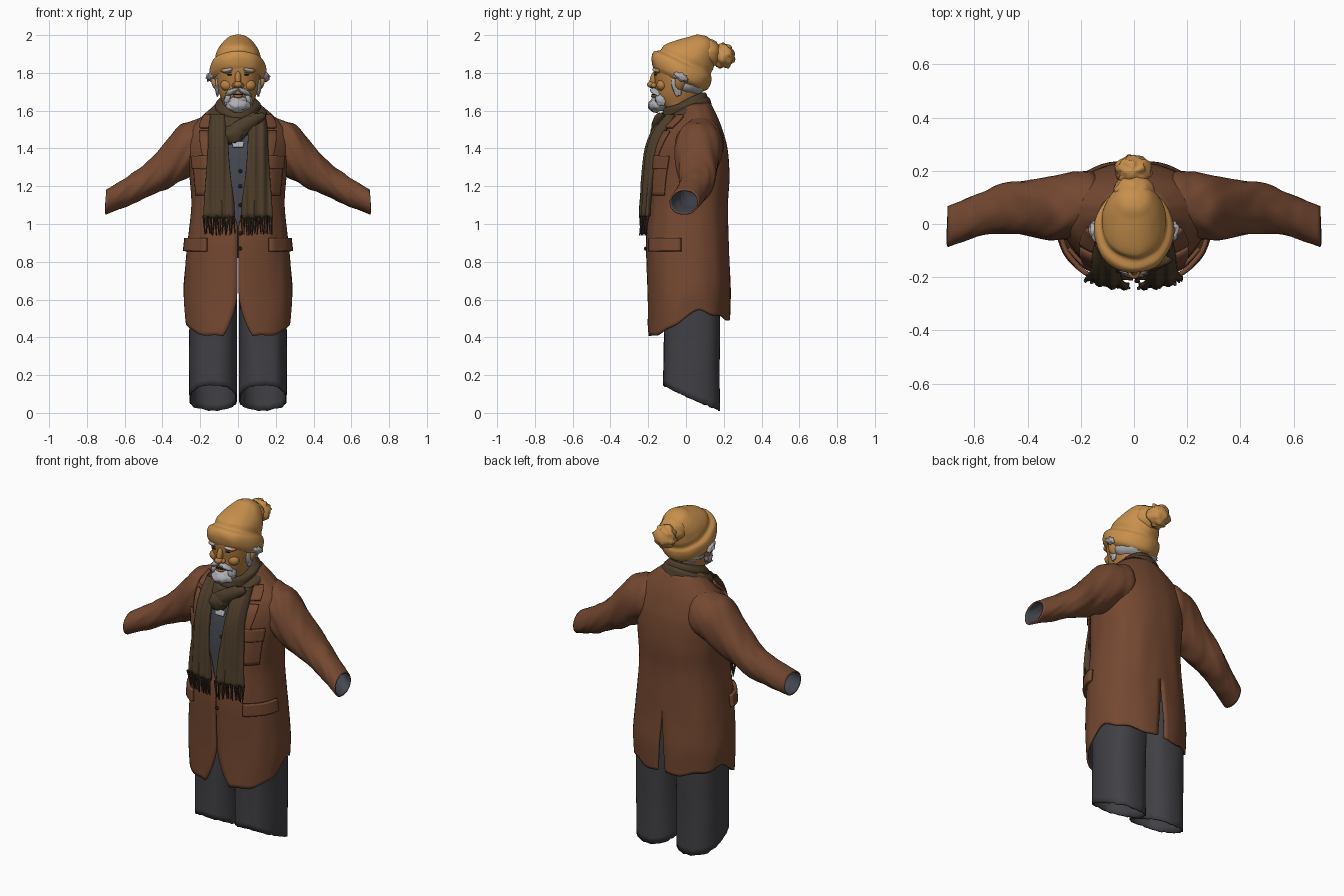
import bpy, bmesh, random
from math import sin, cos, pi, radians, copysign
from mathutils import Vector, noise

random.seed(4)
if "Cube" in bpy.data.objects:
    bpy.data.objects.remove(bpy.data.objects["Cube"])


def material(name, r, g, b):
    m = bpy.data.materials.new(name)
    m.use_nodes = True
    m.diffuse_color = (r, g, b, 1)
    node = next(n for n in m.node_tree.nodes if n.type == 'BSDF_PRINCIPLED')
    node.inputs["Base Color"].default_value = (r, g, b, 1)
    node.inputs["Roughness"].default_value = 0.8
    return m


COAT = material("coat brown", .175, .065, .031)
HAT = material("knit ochre", .58, .28, .075)
SKIN = material("tan skin", .47, .215, .058)
SCARF = material("scarf olive brown", .075, .047, .024)
FRINGE = material("fringe dark brown", .04, .024, .014)
CLOTH = material("trouser charcoal", .052, .052, .06)
SHIRT = material("shirt slate", .058, .064, .08)
HAIR = material("grey hair", .42, .42, .45)
DARK = material("near black", .015, .011, .01)


def finish(ob, angle=45):
    bpy.ops.object.select_all(action='DESELECT')
    bpy.context.view_layer.objects.active = ob
    ob.select_set(True)
    bpy.ops.object.shade_smooth_by_angle(angle=radians(angle))
    return ob


def sheet(name, mats, f, nu, nv, thick=0, offset=-1, mirror=False):
    """Surface f(u, v) on a grid; coincident seams and poles are welded."""
    bm = bmesh.new()
    rows = [[bm.verts.new(f(i / nu, j / nv)) for i in range(nu + 1)] for j in range(nv + 1)]
    for a, b in zip(rows, rows[1:]):
        for i in range(nu):
            bm.faces.new((a[i], a[i + 1], b[i + 1], b[i]))
    bmesh.ops.remove_doubles(bm, verts=bm.verts, dist=1e-4)
    me = bpy.data.meshes.new(name)
    bm.to_mesh(me)
    bm.free()
    ob = bpy.data.objects.new(name, me)
    bpy.context.collection.objects.link(ob)
    for m in mats:
        me.materials.append(m)
    if mirror:
        ob.modifiers.new("mirror", 'MIRROR').merge_threshold = .001
    if thick:
        s = ob.modifiers.new("thickness", 'SOLIDIFY')
        s.thickness, s.offset = thick, offset
        s.material_offset = len(mats) - 1
    return finish(ob)


def sample(rows, t):
    """Smooth interpolation of rows keyed by their first value."""
    i = max([k for k in range(len(rows) - 1) if rows[k][0] <= t], default=0)
    p1, p2 = rows[i], rows[i + 1]
    p0, p3 = rows[max(i - 1, 0)], rows[min(i + 2, len(rows) - 1)]
    h = p2[0] - p1[0]
    s = min(max((t - p1[0]) / h, 0), 1)
    out = []
    for a, b, c, d in list(zip(p0, p1, p2, p3))[1:]:
        m1, m2 = (c - a) / (p2[0] - p0[0]) * h, (d - b) / (p3[0] - p1[0]) * h
        out.append(b + s * m1 + s * s * (3 * (c - b) - 2 * m1 - m2) + s ** 3 * (2 * (b - c) + m1 + m2))
    return out


def soft(a, e):
    """Unit superellipse point."""
    return [copysign(abs(w) ** e, w) for w in (cos(a), sin(a))]


def blob(name, mat, loc, size, rot=(0, 0, 0), rough=0):
    bpy.ops.mesh.primitive_uv_sphere_add(segments=24, ring_count=14, location=loc, rotation=rot)
    ob = bpy.context.object
    ob.name = name
    ob.scale = size
    ob.data.materials.append(mat)
    for v in ob.data.vertices:
        v.co *= 1 + rough * noise.noise(v.co * 2.5)
    return finish(ob, 80)


def pair(name, mat, loc, size, rot=(0, 0, 0), rough=0):
    for s, side in ((1, "left"), (-1, "right")):
        blob(f"{side}_{name}", mat, (s * loc[0], *loc[1:]), size, (rot[0], s * rot[1], s * rot[2]), rough)


# Coat: half shell with open front and back vent, mirrored
BODY = [(.42, .017, .28, .218), (.6, .018, .288, .22), (.8, .01, .275, .22), (.92, .007, .263, .219),
        (1.1, .012, .25, .21), (1.25, .018, .258, .212), (1.4, .025, .268, .195), (1.5, .035, .25, .158),
        (1.56, .05, .2, .12), (1.64, .045, .11, .085)]


def body(a, z, out=0):
    cy, rx, ry = sample(BODY, z)
    c, s = soft(a, .87)
    k = 1 + .025 * noise.noise((3 * c, 3 * s, z * 3)) * min(1, 6 * abs(c))
    p = Vector(((rx * k + out) * c, cy + (ry * k + out) * s, z))
    if z < .8:  # uneven hem
        hem = sample([(-.22, .395), (-.1, .44), (.05, .535), (.15, .52), (.25, .485)], p.y)[0] + .006 * sin(9 * a)
        p.z = .8 - (.8 - z) * (.8 - hem) / .38
    return p


def coat(u, v):
    z = .42 + 1.22 * v
    gap = .4 + 13 * max(0, (.65 - z) / .23) ** 2 + 62 * max(0, z - 1)
    vent = 3.5 * max(0, (.86 - z) / .44)
    return body(radians(-90 + gap + u * (180 - gap - vent)), z)


sheet("coat_body", [COAT, CLOTH], coat, 40, 60, .012, mirror=True)
sheet("shirt", [SHIRT], lambda u, v: body(2 * pi * u, .82 + .75 * v, -.016), 64, 30)

# Sleeves: open cuffs with a dark lining
ARM = [(.12, .08, 1.43, 0, 0), (.14, .08, 1.43, .1, .12), (.22, .07, 1.415, .125, .135),
       (.3, .062, 1.375, .122, .15), (.4, .06, 1.297, .105, .118), (.5, .058, 1.222, .092, .09),
       (.6, .028, 1.165, .08, .076), (.7, -.01, 1.115, .077, .066)]


def sleeve(u, v):
    x = .12 + .58 * v
    cy, cz, ry, rz = sample(ARM, x)
    c, s = soft(2 * pi * u, .95)
    k = 1 + .09 * noise.noise((x * 17 + 2 * s, c * 1.2, s * 1.2)) * min(1, 6 * (1 - v))
    return x, cy + max(ry, 0) * k * c, cz + max(rz, 0) * k * s


sheet("sleeve", [COAT, SHIRT], sleeve, 40, 48, .008, mirror=True)


# Pockets, flaps, lapels and collar follow the coat surface
def patch(name, lo, hi, mat=COAT, thick=.008, mirror=True):
    def f(u, v):
        a0, a1, z0, z1 = [lo[i] + (hi[i] - lo[i]) * v for i in range(2)] + [lo[2], hi[2]]
        return body(radians(a0 + (a1 - a0) * u), z0 + (z1 - z0) * v, .004)
    sheet(name, [mat], f, 10, 8, thick, 1, mirror)


patch("chest_pocket", (-60, -33, 1.15), (-62, -30, 1.32))
patch("chest_pocket_flap", (-63, -30, 1.29), (-63, -29, 1.36), thick=.015)
patch("hip_pocket_flap", (-57, -6, .855), (-56, -6, .925), thick=.018)
patch("lapel", (-76, -68, 1.12), (-66, -42, 1.49), thick=.012)
patch("coat_collar", (-62, -40, 1.505), (-56, -28, 1.57), thick=.015)
patch("shirt_badge", (-94, -86, 1.405), (-95, -85, 1.435), HAIR, .006, False)
for z in (.87, .95, 1.1, 1.2, 1.28):
    y = body(-pi / 2, z).y
    blob("button", DARK, (.012, y + (.015 if z > 1.05 else -.003), z), (.01, .007, .01))

# Trousers: two wide legs with slanted ragged hems
LEG = [(0, .132, .03, .126, .15), (.25, .132, .03, .126, .148), (.5, .13, .03, .126, .15), (.9, .125, .02, .124, .15)]


def leg(u, v):
    z = .9 * v
    cx, cy, rx, ry = sample(LEG, z)
    c, s = soft(2 * pi * u, .8)
    k = 1 + .03 * noise.noise((2 * c, 2 * s, 2 * z))
    y = cy + ry * k * s
    hem = sample([(-.13, .15), (0, .085), (.19, .01)], y)[0] + .009 * noise.noise((c * 7, s * 7, 1))
    return max(.004, cx + rx * k * c), y, max(0, hem + z * (.9 - hem) / .9)


sheet("trouser_leg", [CLOTH], leg, 48, 24, .008, mirror=True)

# Head and neck
HEAD = [(1.48, .02, .08, .08), (1.58, .015, .078, .08), (1.63, -.035, .078, .095), (1.68, -.042, .096, .116),
        (1.74, -.035, .112, .127), (1.79, -.035, .118, .134), (1.84, -.035, .118, .135), (1.9, -.03, .1, .11)]


def head(u, v):
    z = 1.48 + .42 * v
    cy, rx, ry = sample(HEAD, z)
    c, s = soft(2 * pi * u, .95)
    return rx * c, cy + ry * s, z


sheet("head", [SKIN], head, 48, 30)
blob("nose_bridge", SKIN, (0, -.168, 1.77), (.017, .022, .045), (-.3, 0, 0))
blob("nose_tip", SKIN, (0, -.182, 1.738), (.023, .024, .018))
pair("nostril", SKIN, (.02, -.169, 1.734), (.013, .016, .013))
pair("cheek", SKIN, (.058, -.128, 1.735), (.036, .028, .03))
pair("brow_ridge", SKIN, (.048, -.146, 1.812), (.042, .025, .016))
pair("eyebrow", HAIR, (.055, -.163, 1.815), (.03, .012, .009), (0, .2, .4))
pair("eye", DARK, (.042, -.159, 1.79), (.016, .008, .005))
pair("ear", SKIN, (.122, -.03, 1.752), (.018, .03, .044), (0, .25, .3))
pair("hair_tuft", HAIR, (.136, -.035, 1.785), (.026, .05, .022), (-.5, -.2, -.3), .4)
pair("sideburn", HAIR, (.108, -.05, 1.735), (.014, .025, .06), (.2, 0, 0), .3)
blob("back_hair", HAIR, (0, .01, 1.745), (.122, .1, .075), rough=.15)
pair("moustache", HAIR, (.034, -.162, 1.7), (.04, .024, .014), (0, .45, .45), .25)
blob("chin_beard", HAIR, (0, -.15, 1.632), (.064, .05, .04), (.3, 0, 0), .3)
pair("beard_side", HAIR, (.055, -.132, 1.66), (.018, .03, .035), (0, -.2, 0), .3)
blob("lower_lip", SKIN, (0, -.168, 1.676), (.026, .018, .009))
blob("mouth", DARK, (0, -.172, 1.685), (.026, .012, .004))

# Knit hat: rolled band and slouched crown on a tilted axis
KNIT = [(0, 0, .126, .14), (.02, 0, .145, .16), (.055, -.008, .15, .172), (.088, -.01, .143, .167),
        (.104, -.004, .125, .148), (.14, 0, .12, .143), (.19, .018, .103, .113), (.235, .034, .078, .078),
        (.265, .038, .045, .045), (.277, .038, 0, 0)]


def hat(u, v):
    t = .277 * v
    cy, rx, ry = sample(KNIT, t)
    a = 2 * pi * u
    k = 1 + .03 * noise.noise((2 * cos(a), 2 * sin(a), t * 14))
    return max(rx, 0) * k * cos(a), cy + max(ry, 0) * k * sin(a), t


cap = sheet("knit_hat", [HAT], hat, 56, 48)
cap.location = (0, -.043, 1.76)
cap.rotation_euler.x = radians(-25)
blob("hat_slouch", HAT, (0, .115, 1.905), (.078, .07, .075), rough=.1)
blob("hat_bobble", HAT, (-.003, .198, 1.888), (.066, .058, .064), rough=.3)


# Scarf: wraps around the neck, a crossing fold, hanging ends and fringe
def wrap(name, cy, z0, rx, ry, tilt, r, h):
    def f(u, v):
        a, p = -2 * pi * u, 2 * pi * v
        k = 1 + .1 * sin(4 * a + 2 * p)
        d = r * k * cos(a)
        return (rx + d) * cos(p), cy + (ry + d) * sin(p), z0 + tilt * sin(p) + h * k * sin(a)
    sheet(name, [SCARF], f, 28, 56)


wrap("scarf_wrap_lower", -.012, 1.565, .118, .118, .055, .034, .05)
wrap("scarf_wrap_upper", -.005, 1.615, .09, .095, .04, .03, .04)
blob("scarf_cross_fold", SCARF, (.03, -.145, 1.515), (.125, .036, .045), (.2, -.55, .1), .2)
blob("scarf_knot", SCARF, (-.02, -.15, 1.475), (.07, .04, .05), (0, -.4, 0), .2)

END = [(1.03, .1, -.232, .084, 0), (1.035, .1, -.232, .084, .016), (1.12, .1, -.228, .08, .018),
       (1.25, .104, -.217, .066, .022), (1.4, .105, -.195, .055, .026), (1.5, .105, -.15, .052, .032),
       (1.58, .1, -.09, .045, .03)]


def scarf_end(u, v):
    cx, cy, rx, ry = sample(END, 1.03 + .55 * v)
    c, s = soft(2 * pi * u, .8)
    x = cx + rx * c
    return x, cy + max(ry, 0) * s + x * x + .006 * sin(x * 130), 1.03 + .55 * v


sheet("scarf_end", [SCARF], scarf_end, 56, 36, mirror=True)
for side in (-1, 1):
    for i in range(14):
        x = .02 + .0122 * i
        bpy.ops.mesh.primitive_cone_add(
            vertices=6, radius1=.003, radius2=.0075, depth=random.uniform(.09, .115),
            location=(side * x, -.232 + x * x + random.uniform(-.01, .008), .995),
            rotation=(random.uniform(-.15, .2), random.uniform(-.12, .12), 0))
        tassel = bpy.context.object
        tassel.name = "scarf_tassel"
        tassel.data.materials.append(FRINGE)
        finish(tassel)
